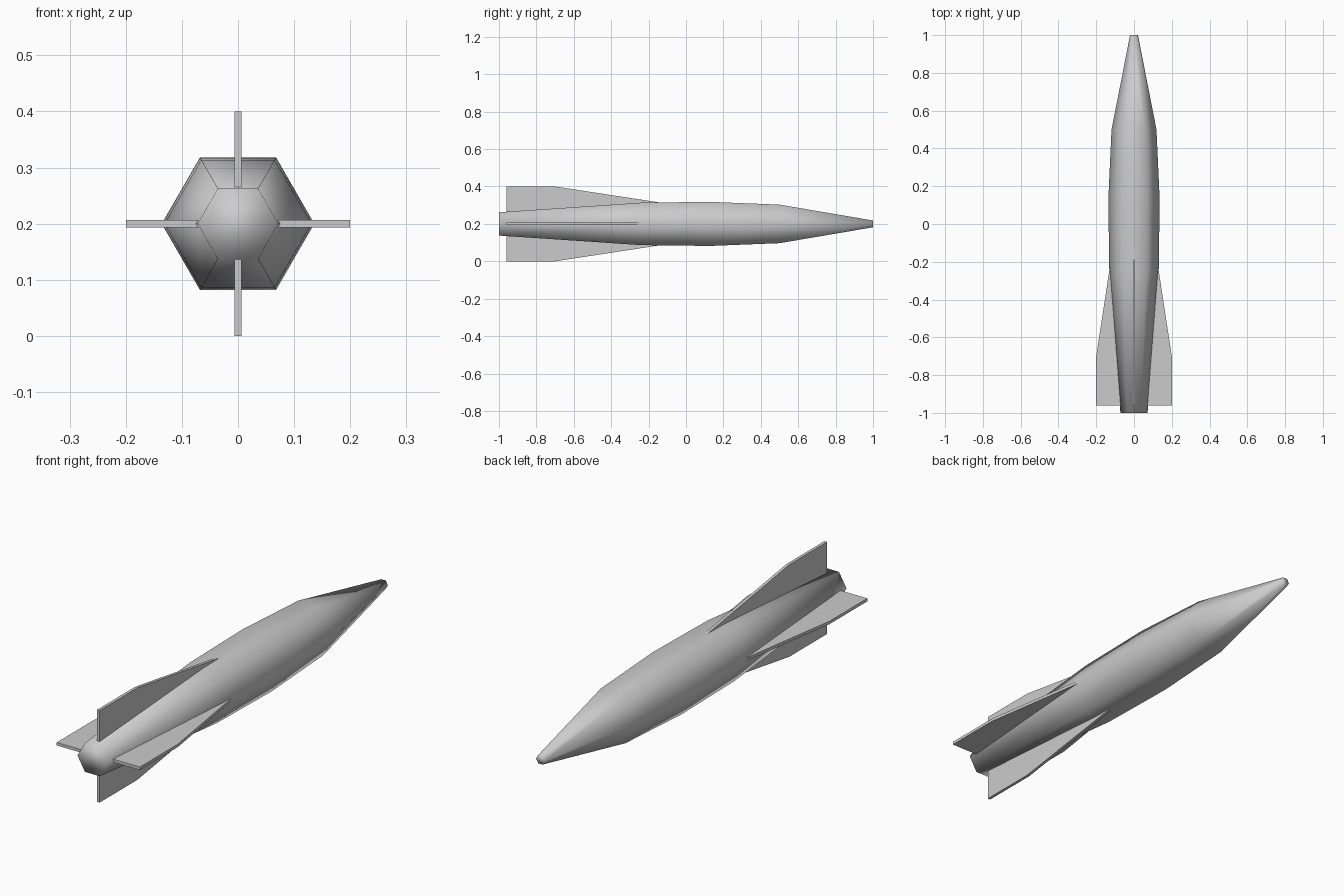
import bpy, bmesh, math
from mathutils import Matrix, Vector

cube = bpy.data.objects.get("Cube")
if cube:
    bpy.data.objects.remove(cube, do_unlink=True)

AXIS_Z = 0.2
SIDES = 6

grey = bpy.data.materials.new("light grey")
grey.use_nodes = True
colour = (0.6, 0.6, 0.6, 1)
grey.diffuse_color = colour
grey.node_tree.nodes["Principled BSDF"].inputs["Base Color"].default_value = colour


def finish(bm, name):
    bmesh.ops.recalc_face_normals(bm, faces=bm.faces)
    mesh = bpy.data.meshes.new(name)
    bm.to_mesh(mesh)
    bm.free()
    mesh.materials.append(grey)
    obj = bpy.data.objects.new(name, mesh)
    obj.location.z = AXIS_Z
    bpy.context.collection.objects.link(obj)
    return obj


# Hexagonal body lofted along y: (position, corner radius)
profile = [(-1, 0.072), (-0.24, 0.131), (0.13, 0.136), (0.5, 0.119), (1, 0.021)]
bm = bmesh.new()
rings = []
for y, r in profile:
    angles = [math.tau * i / SIDES for i in range(SIDES)]
    rings.append([bm.verts.new((r * math.cos(a), y, r * math.sin(a))) for a in angles])
for a, b in zip(rings, rings[1:]):
    for i in range(SIDES):
        j = (i + 1) % SIDES
        bm.faces.new((a[i], a[j], b[j], b[i]))
bm.faces.new(rings[0])
bm.faces.new(rings[-1])
body = finish(bm, "body")
body.data.shade_smooth()

# Four swept tail fins: outline as (radius, y), extruded to thickness
outline = [(0.05, -0.96), (0.2, -0.96), (0.2, -0.7), (0.1, -0.045), (0.05, -0.045)]
THICK = 0.013
names = ["left_fin", "top_fin", "right_fin", "bottom_fin"]
for k, name in enumerate(names):
    bm = bmesh.new()
    face = bm.faces.new([bm.verts.new((r, y, -THICK / 2)) for r, y in outline])
    side = bmesh.ops.extrude_face_region(bm, geom=[face])["geom"]
    verts = [v for v in side if isinstance(v, bmesh.types.BMVert)]
    bmesh.ops.translate(bm, verts=verts, vec=Vector((0, 0, THICK)))
    bm.transform(Matrix.Rotation(-k * math.pi / 2, 4, "Y"))
    finish(bm, name)
